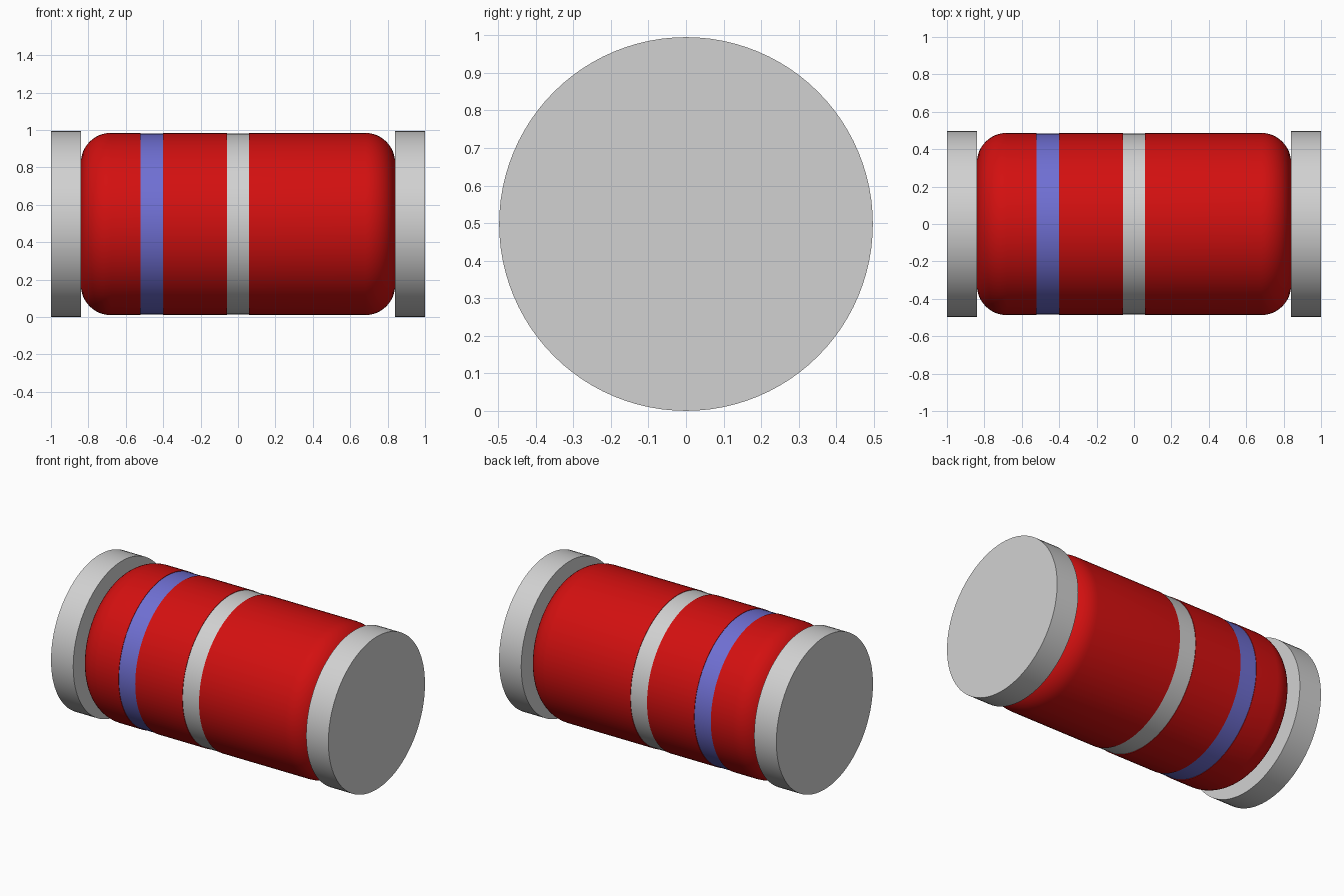
import bpy, bmesh, math
from mathutils import Matrix, Vector

cube = bpy.data.objects.get("Cube")
if cube:
    bpy.data.objects.remove(cube, do_unlink=True)

SEGMENTS = 96
CAP_R, BODY_R, BAND_R = 0.4975, 0.487, 0.484
BODY_END, FILLET = 0.84, 0.16
BANDS = [(-0.52, -0.40, 1), (-0.06, 0.06, 2)]  # start, end, material slot


def material(name, rgb):
    m = bpy.data.materials.new(name)
    m.use_nodes = True
    colour = (*rgb, 1)
    m.diffuse_color = colour
    m.node_tree.nodes["Principled BSDF"].inputs["Base Color"].default_value = colour
    return m


red = material("red coating", (0.65, 0.005, 0.005))
blue = material("blue band", (0.16, 0.16, 0.65))
silver = material("silver grey", (0.64, 0.64, 0.64))


def lathe(name, profile, materials, pick=lambda x: 0):
    """Spin an (x, radius) profile around the long axis, colouring faces by x."""
    bm = bmesh.new()
    verts = [bm.verts.new((x, 0, r)) for x, r in profile]
    edges = [bm.edges.new(pair) for pair in zip(verts, verts[1:])]
    bmesh.ops.spin(bm, geom=verts + edges, cent=(0, 0, 0), axis=(1, 0, 0),
                   angle=math.tau, steps=SEGMENTS, use_merge=True)
    bmesh.ops.remove_doubles(bm, verts=bm.verts, dist=0.00001)
    bmesh.ops.holes_fill(bm, edges=[e for e in bm.edges if e.is_boundary], sides=0)
    bmesh.ops.recalc_face_normals(bm, faces=bm.faces)
    for f in bm.faces:
        f.material_index = pick(f.calc_center_median().x)
    bmesh.ops.translate(bm, verts=bm.verts, vec=(0, 0, CAP_R))
    mesh = bpy.data.meshes.new(name)
    bm.to_mesh(mesh)
    bm.free()
    for m in materials:
        mesh.materials.append(m)
    obj = bpy.data.objects.new(name, mesh)
    bpy.context.collection.objects.link(obj)
    bpy.ops.object.select_all(action="DESELECT")
    obj.select_set(True)
    bpy.context.view_layer.objects.active = obj
    bpy.ops.object.shade_smooth_by_angle(angle=math.radians(30))
    return obj


# Coated body: rounded ends with shallow grooves for the bands
arc = [math.pi / 2 * i / 12 for i in range(13)]
corner = [(BODY_END - FILLET * (1 - math.cos(a)),
           BODY_R - FILLET * (1 - math.sin(a))) for a in arc]
profile = [(-x, r) for x, r in corner]
for start, end, _ in BANDS:
    profile += [(start, BODY_R), (start, BAND_R), (end, BAND_R), (end, BODY_R)]
profile += reversed(corner)


def band_slot(x):
    return next((slot for a, b, slot in BANDS if a + 0.001 < x < b - 0.001), 0)


lathe("coated_body", profile, [red, blue, silver], band_slot)

# End caps
for name, side in (("left_end_cap", 1), ("right_end_cap", -1)):
    lathe(name, [(side * BODY_END, CAP_R), (side, CAP_R)], [silver])
